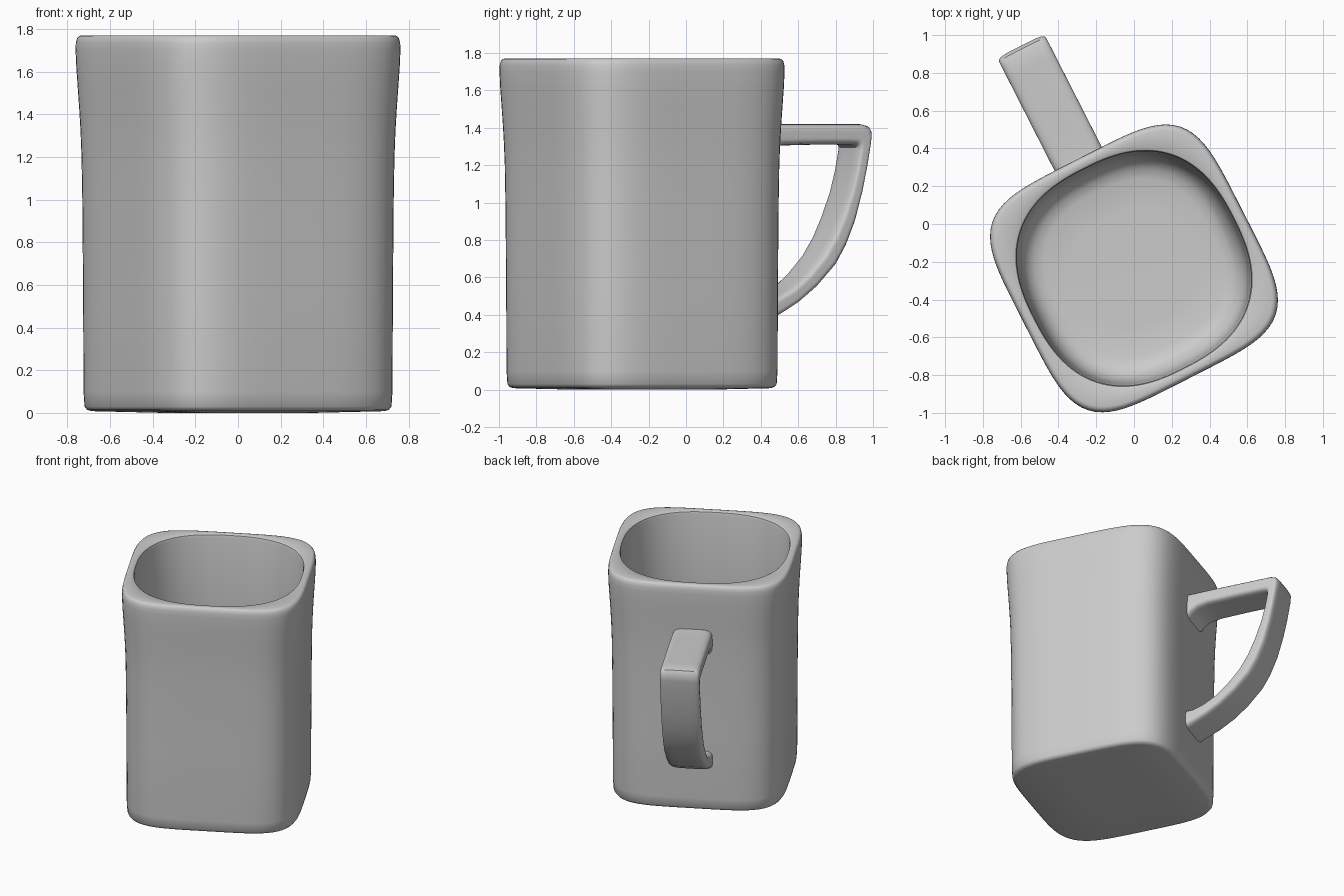
import bpy, bmesh
from math import sin, cos, pi, radians
from mathutils import Vector

if "Cube" in bpy.data.objects:
    bpy.data.objects.remove(bpy.data.objects["Cube"])


def squircle(n, count):
    """Unit rounded-square outline; a larger n gives squarer corners."""
    pts = []
    for i in range(count):
        c, s = cos(2 * pi * i / count), sin(2 * pi * i / count)
        r = (abs(c) ** n + abs(s) ** n) ** (-1 / n)
        pts.append((r * c, r * s))
    return pts


def loft(name, rings):
    """Skin a list of equal-length rings and cap both ends."""
    bm = bmesh.new()
    loops = [[bm.verts.new(p) for p in ring] for ring in rings]
    count = len(loops[0])
    for a, b in zip(loops, loops[1:]):
        for i in range(count):
            j = (i + 1) % count
            bm.faces.new((a[i], a[j], b[j], b[i]))
    bm.faces.new(loops[0])
    bm.faces.new(loops[-1])
    bmesh.ops.recalc_face_normals(bm, faces=bm.faces)
    mesh = bpy.data.meshes.new(name)
    bm.to_mesh(mesh)
    bm.free()
    ob = bpy.data.objects.new(name, mesh)
    bpy.context.collection.objects.link(ob)
    ob.location = (0, -0.235, 0)
    ob.rotation_euler.z = radians(27)
    bpy.ops.object.select_all(action='DESELECT')
    bpy.context.view_layer.objects.active = ob
    ob.select_set(True)
    bpy.ops.object.shade_smooth_by_angle(angle=radians(40))
    return ob


# Body: square outside, rounder cavity inside (height, half width, squareness)
outside = [(0.0, 0.3), (0.008, 0.585), (0.014, 0.604), (0.03, 0.615), (0.1, 0.619),
           (0.6, 0.621), (1.0, 0.624), (1.2, 0.627), (1.32, 0.631), (1.42, 0.636),
           (1.52, 0.642), (1.62, 0.648), (1.7, 0.651), (1.735, 0.650),
           (1.757, 0.645), (1.768, 0.636), (1.771, 0.625)]
inside = [(1.771, 0.602), (1.765, 0.593), (1.745, 0.588), (1.2, 0.584), (0.6, 0.578),
          (0.28, 0.572), (0.2, 0.56), (0.15, 0.535), (0.12, 0.5), (0.105, 0.45), (0.1, 0.3)]
profile = [(z, a, 4.5) for z, a in outside] + [(z, a, 2.5) for z, a in inside]
loft("mug_body", [[(a * x, a * y, z) for x, y in squircle(n, 128)] for z, a, n in profile])

# Handle: matching outer and inner edge points (distance out, height)
outer = [(0.605, 1.425), (0.66, 1.422), (0.70, 1.42), (0.78, 1.42), (1.0, 1.42), (1.2, 1.42),
         (1.27, 1.42), (1.305, 1.41), (1.322, 1.38), (1.318, 1.33), (1.295, 1.2), (1.265, 1.06),
         (1.22, 0.9), (1.165, 0.77), (1.105, 0.67), (0.99, 0.55), (0.88, 0.465),
         (0.77, 0.40), (0.68, 0.36), (0.605, 0.325)]
inner = [(0.605, 1.20), (0.66, 1.265), (0.70, 1.29), (0.78, 1.305), (1.0, 1.31), (1.17, 1.31),
         (1.21, 1.31), (1.228, 1.305), (1.236, 1.295), (1.234, 1.27), (1.215, 1.17), (1.185, 1.06),
         (1.135, 0.93), (1.083, 0.82), (1.02, 0.72), (0.93, 0.62), (0.84, 0.545),
         (0.745, 0.495), (0.67, 0.475), (0.605, 0.475)]
section = squircle(5, 40)
rings = []
for o, i in zip(outer, inner):
    o, i = Vector((0, *o)), Vector((0, *i))
    mid, half = (o + i) / 2, (o - i) / 2
    rings.append([mid + half * y + Vector((0.14 * x, 0, 0)) for x, y in section])
handle = loft("handle", rings)
